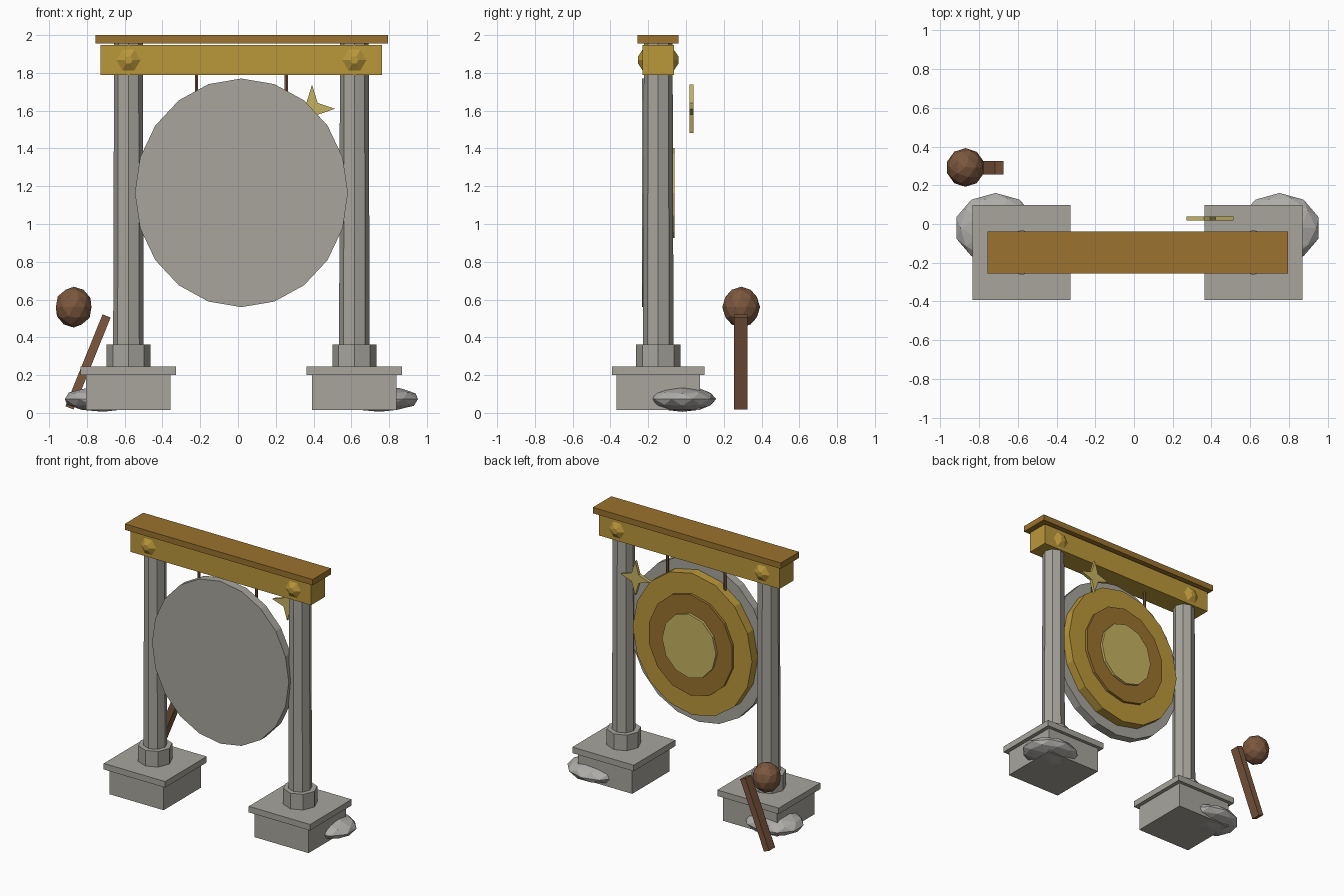
import bpy, math
from mathutils import Matrix

cube = bpy.data.objects.get("Cube")
if cube:
    bpy.data.objects.remove(cube)


def material(name, rgb):
    m = bpy.data.materials.new(name)
    m.use_nodes = True
    lin = [((c / 255 + 0.055) / 1.055) ** 2.4 for c in rgb] + [1]
    m.diffuse_color = lin
    m.node_tree.nodes["Principled BSDF"].inputs["Base Color"].default_value = lin
    return m


STONE = material("stone grey", (168, 165, 157))
ROCK = material("rock grey", (176, 174, 171))
GOLD = material("gold", (186, 151, 58))
BRONZE = material("bronze brown", (155, 114, 46))
PALE = material("pale gold", (197, 178, 97))
WOOD = material("dark wood", (124, 87, 62))

MID_X, MID_Y = 0.018, -0.147   # centre of the frame
POST_X = 0.598                 # post distance from the frame centre


def finish(name, mat):
    ob = bpy.context.object
    ob.name = name
    ob.data.materials.append(mat)
    return ob


def box(name, mat, center, size, tilt=0):
    bpy.ops.mesh.primitive_cube_add(size=1, location=center, rotation=(0, tilt, 0))
    bpy.context.object.scale = size
    return finish(name, mat)


def column(name, mat, x, z0, z1, r0, r1, sides=8, y=MID_Y):
    bpy.ops.mesh.primitive_cone_add(vertices=sides, radius1=r0, radius2=r1,
                                    depth=z1 - z0, location=(x, y, (z0 + z1) / 2))
    return finish(name, mat)


def disc(name, mat, x, z, y0, y1, r0, r1, sides, stretch=1, turn=0):
    """Round part lying along y, from y0 (radius r0) to y1 (radius r1)."""
    bpy.ops.mesh.primitive_cone_add(vertices=sides, radius1=r0, radius2=r1, depth=abs(y1 - y0))
    ob = finish(name, mat)
    axis = math.pi / 2 if y1 < y0 else -math.pi / 2
    ob.data.transform(Matrix.Diagonal((1, 1, stretch, 1))
                      @ Matrix.Rotation(axis, 4, 'X') @ Matrix.Rotation(turn, 4, 'Z'))
    ob.location = (x, (y0 + y1) / 2, z)
    return ob


def ball(name, mat, center, radii):
    bpy.ops.mesh.primitive_ico_sphere_add(subdivisions=2, radius=1, location=center)
    bpy.context.object.scale = radii
    return finish(name, mat)


# Posts, footings, rocks, ropes and beam bosses, one set per side
for side, s in (("left", 1), ("right", -1)):
    x = MID_X + s * POST_X
    box(side + "_footing", STONE, (x, MID_Y, 0.108), (0.447, 0.44, 0.187))
    box(side + "_footing_slab", STONE, (x, MID_Y, 0.223), (0.506, 0.49, 0.045))
    column(side + "_post_collar", STONE, x, 0.24, 0.362, 0.117, 0.117)
    column(side + "_post", STONE, x, 0.36, 1.957, 0.081, 0.076)
    ball(side + "_rock", ROCK, (MID_X + s * 0.733, -0.02, 0.073), (0.212, 0.18, 0.067))
    column(side + "_rope", WOOD, MID_X + s * 0.238, 1.6, 1.8, 0.01, 0.01, 6)
    for face, d in (("front", -1), ("back", 1)):
        disc(f"{side}_{face}_boss", GOLD, x, 1.868, MID_Y + d * 0.08, MID_Y + d * 0.107,
             0.068, 0.022, 6, turn=math.pi / 6)

# Crossbeam and its cap board
box("crossbeam", GOLD, (MID_X, MID_Y, 1.868), (1.49, 0.165, 0.157))
box("cap_board", BRONZE, (MID_X + 0.002, MID_Y, 1.978), (1.55, 0.217, 0.044))

# Gong: stacked discs, slightly taller than wide
for name, mat, y0, y1, r, sides in (
        ("gong_backing", STONE, -0.233, -0.17, 0.564, 20),
        ("gong_body", GOLD, -0.18, -0.1, 0.492, 16),
        ("gong_ring", BRONZE, -0.11, -0.08, 0.35, 14),
        ("gong_centre", PALE, -0.09, -0.061, 0.222, 12)):
    disc(name, mat, MID_X, 1.165, y0, y1, r, r, sides, stretch=1.073)

# Four-pointed star, extruded from an outline
outline = []
for i in range(8):
    r = 0.042 if i % 2 else 0.122
    a = i * math.pi / 4
    outline.append((r * math.sin(a), r * 1.05 * math.cos(a)))
verts = [(px, y, pz) for y in (-0.011, 0.011) for px, pz in outline]
faces = [tuple(range(7, -1, -1)), tuple(range(8, 16))]
faces += [(i, (i + 1) % 8, (i + 1) % 8 + 8, i + 8) for i in range(8)]
mesh = bpy.data.meshes.new("star")
mesh.from_pydata(verts, [], [f[::-1] for f in faces])
mesh.materials.append(PALE)
star = bpy.data.objects.new("star", mesh)
star.location = (0.392, 0.029, 1.61)
bpy.context.collection.objects.link(star)

# Mallet
box("mallet_handle", WOOD, (-0.794, 0.29, 0.27), (0.046, 0.07, 0.525), math.radians(22))
ball("mallet_head", WOOD, (-0.87, 0.292, 0.56), (0.099, 0.1, 0.108))
